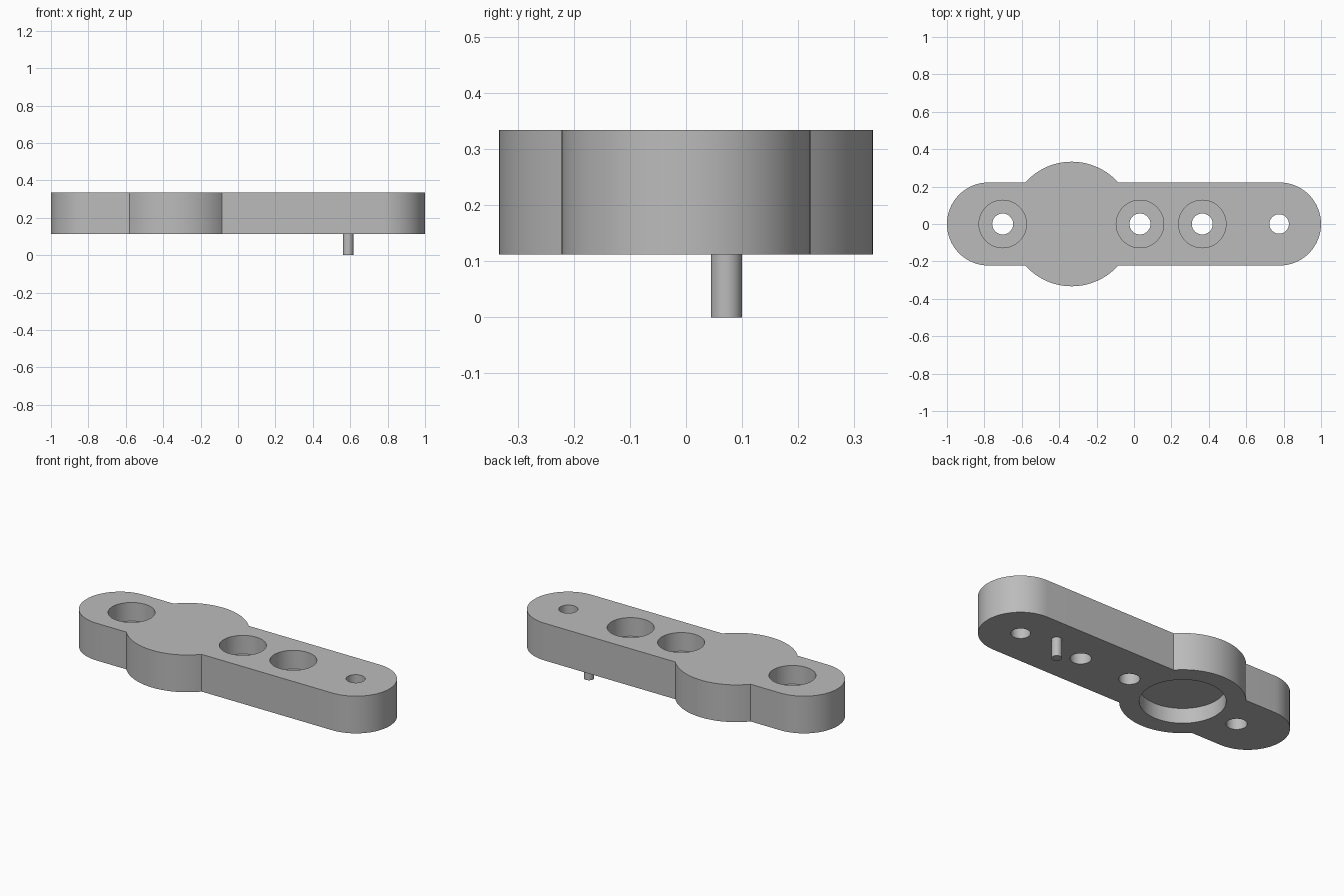
import bpy
import bmesh
from math import asin, cos, sin, pi, radians

if "Cube" in bpy.data.objects:
    bpy.data.objects.remove(bpy.data.objects["Cube"], do_unlink=True)

BOTTOM, TOP = 0.112, 0.334
END_R, HUB_R, HUB_X = 0.222, 0.333, -0.333
END_X = 1 - END_R

grey = bpy.data.materials.new("plain grey")
grey.use_nodes = True
grey.diffuse_color = (0.5, 0.5, 0.5, 1)
grey.node_tree.nodes["Principled BSDF"].inputs["Base Color"].default_value = (0.5, 0.5, 0.5, 1)


def arc(cx, r, start, end, steps):
    angles = [start + (end - start) * i / steps for i in range(steps + 1)]
    return [(cx + r * cos(a), r * sin(a)) for a in angles]


def prism(name, outline, z0, z1):
    """Extrude a closed outline from z0 to z1."""
    bm = bmesh.new()
    base = bm.faces.new([bm.verts.new((x, y, z0)) for x, y in outline])
    top = bmesh.ops.extrude_face_region(bm, geom=[base])["geom"]
    for v in top:
        if isinstance(v, bmesh.types.BMVert):
            v.co.z = z1
    bmesh.ops.recalc_face_normals(bm, faces=bm.faces)
    mesh = bpy.data.meshes.new(name)
    bm.to_mesh(mesh)
    bm.free()
    mesh.materials.append(grey)
    obj = bpy.data.objects.new(name, mesh)
    bpy.context.collection.objects.link(obj)
    return obj


def cylinder(name, x, y, r, z0, z1, sides=64):
    obj = prism(name, arc(0, r, 0, 2 * pi * (1 - 1 / sides), sides - 1), z0, z1)
    obj.location = (x, y, 0)
    return obj


def select_only(obj):
    bpy.ops.object.select_all(action="DESELECT")
    obj.select_set(True)
    bpy.context.view_layer.objects.active = obj


def cut(target, x, r, z0, z1):
    """Bore a round hole on the centre line of the target."""
    cutter = cylinder("hole_cutter", x, 0, r, z0, z1)
    cutter.hide_render = True
    mod = target.modifiers.new("bore", "BOOLEAN")
    mod.operation, mod.solver, mod.object = "DIFFERENCE", "EXACT", cutter
    select_only(target)
    bpy.ops.object.modifier_apply(modifier=mod.name)
    bpy.data.objects.remove(cutter, do_unlink=True)


# Arm: rounded bar with a round hub bulging from both long sides
meet = asin(END_R / HUB_R)
outline = (arc(END_X, END_R, -pi / 2, pi / 2, 32)
           + arc(HUB_X, HUB_R, meet, pi - meet, 32)
           + arc(-END_X, END_R, pi / 2, 3 * pi / 2, 32)
           + arc(HUB_X, HUB_R, pi + meet, 2 * pi - meet, 32))
arm = prism("arm_plate", outline, BOTTOM, TOP)

# Counterbored screw holes
for x in (-0.702, 0.032, 0.365):
    cut(arm, x, 0.127, (BOTTOM + TOP) / 2, TOP + 0.1)
    cut(arm, x, 0.056, BOTTOM - 0.1, TOP + 0.1)

# Plain end hole, and the blind hub recess underneath
cut(arm, 0.776, 0.052, BOTTOM - 0.1, TOP + 0.1)
cut(arm, HUB_X, 0.228, BOTTOM - 0.1, BOTTOM + 0.089)

# Locating pin under the arm
pin = cylinder("locating_pin", 0.589, 0.072, 0.0278, 0, BOTTOM, 32)

for obj in (arm, pin):
    select_only(obj)
    bpy.ops.object.shade_smooth_by_angle(angle=radians(30))
